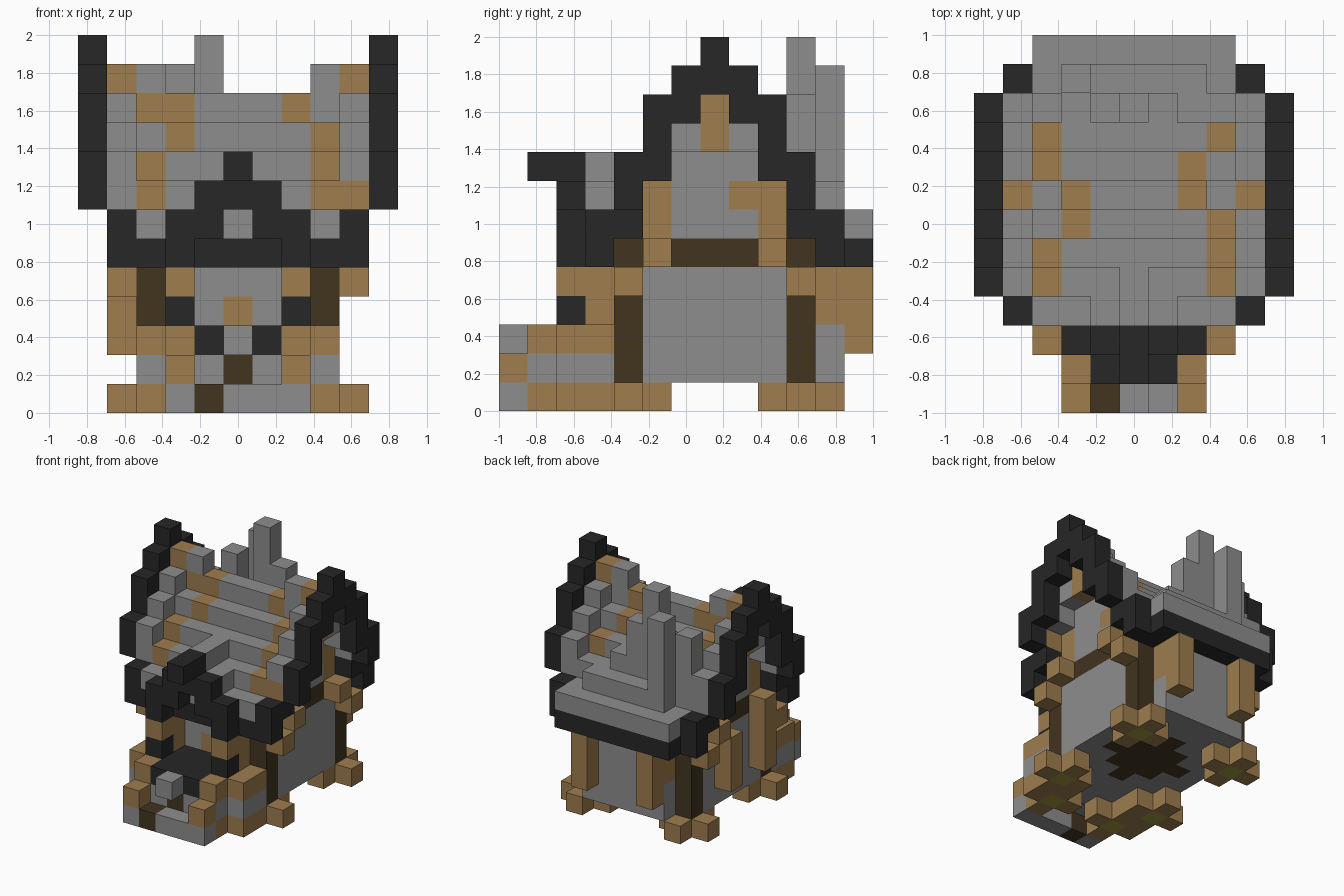
import bpy
import bmesh
from mathutils import Vector

default = bpy.data.objects.get("Cube")
if default:
    bpy.data.objects.remove(default, do_unlink=True)

S = 2 / 13                      # block size
cells = {}                      # (i, j, k) -> (part, colour)

COLOURS = {
    "stone_grey": (0.27, 0.27, 0.27),
    "charcoal": (0.02, 0.02, 0.02),
    "tan_wood": (0.342, 0.205, 0.077),
    "dark_wood": (0.054, 0.035, 0.0135),
    "olive": (0.36, 0.31, 0.05),
}
G, K, T, B, O = COLOURS


def material(name):
    m = bpy.data.materials.new(name)
    m.use_nodes = True
    rgba = (*COLOURS[name], 1)
    m.diffuse_color = rgba
    bsdf = next(n for n in m.node_tree.nodes if n.type == "BSDF_PRINCIPLED")
    bsdf.inputs["Base Color"].default_value = rgba
    bsdf.inputs["Roughness"].default_value = 1
    return m


MATS = {n: material(n) for n in COLOURS}


def span(v):
    return range(v[0], v[1] + 1) if isinstance(v, tuple) else (v,)


def box(part, colour, i, j, k, mirror=False):
    """Fill an inclusive block range; mirror repeats it on the other side."""
    for a in span(i):
        for b in span(j):
            for c in span(k):
                cells[a, b, c] = (part, colour)
                if mirror:
                    cells[10 - a, b, c] = (part, colour)


# House body with dark corner posts and floor cross
box("house_walls", G, (2, 8), (4, 10), (1, 5))
box("house_walls", G, (3, 7), 11, (1, 4))
box("floor_cross", B, (4, 6), (6, 8), 1)
box("floor_cross", B, 5, (5, 9), 1)
box("floor_cross", B, (3, 7), 7, 1)
for j in (4, 10):
    box("corner_posts", B, 8, j, (1, 4), True)

# Plus-shaped feet
for i, j in ((8, 4), (8, 10), (7, 2)):
    box("feet", T, (i - 1, i + 1), j, 0, True)
    box("feet", T, i, (j - 1, j + 1), 0, True)
for i, j in ((8, 4), (8, 10), (7, 2)):
    box("feet", O, i, j, 0, True)

# Front step and porch
box("front_step", G, (3, 7), 0, 0)
box("front_step", B, 4, 0, 0)
box("step_blocks", T, 7, 0, 1, True)
box("step_lamp", G, 5, 0, 2)
box("porch_base", G, (3, 7), 1, 1)
box("porch_base", G, (2, 8), (2, 3), 1)
box("porch_base", B, 5, 1, 1)
box("porch_deck", K, (4, 6), (1, 3), 2)
box("porch_rails", T, 7, (1, 3), 2, True)
box("porch_rails", T, 8, (2, 3), 2, True)
box("porch_posts", K, 7, 2, 3, True)
box("porch_posts", T, 7, 2, 4, True)
box("porch_posts", T, 7, 3, (3, 4), True)
box("door_panel", T, 5, 4, 3)

# Back posts and side buttresses
box("back_posts", T, 7, 11, (3, 4), True)
box("back_posts", T, 7, 12, (2, 4), True)
box("side_buttresses", T, 1, 5, (2, 4))
box("side_buttresses", T, 1, 8, (2, 4))

# Stepped main roof, symmetric about the ridge row
for step in range(5):
    for j in (3 + step, 11 - step):
        box("main_roof", G, (2, 8), j, (5, 6 + step))
box("main_roof", G, (2, 8), 12, 6)
box("eaves", K, (2, 8), 3, 5)
box("eaves", K, (2, 8), (11, 12), 5)
for j in (3, 11):
    box("eaves", K, 9, j, (5, 6), True)

# Recessed gable walls with timber frame and projecting beam ends
box("gable_frame", B, 8, (4, 10), 5, True)
for j in (5, 9):
    box("gable_frame", T, 8, j, (6, 7), True)
    box("beam_ends", T, 9, j, 5, True)
box("gable_frame", T, 8, 8, 7, True)
for j in (4, 10):
    box("beam_ends", T, 9, j, 4, True)
    box("eaves", K, 9, j, 6, True)

# Raised roof edge inside the barge boards
for j in (4, 5, 6):
    for jj in (j, 14 - j):
        box("roof_edge", G, 9, jj, (j + 3, j + 4), True)
box("roof_edge", T, 9, 4, 7)
box("roof_edge", T, 9, 7, (9, 11), True)
box("ridge_caps", G, 8, 7, 11, True)

# Charcoal barge boards
for j, k in ((4, (7, 8)), (5, (8, 10)), (6, (10, 11)), (7, (11, 12))):
    for jj in {j, 14 - j}:
        box("barge_boards", K, 10, jj, k, True)

# Wooden patches on the roof steps
for i, rows in ((2, (4, 5, 8, 9)), (3, (6, 7)), (7, (7, 8)), (8, (4, 5, 6, 9))):
    for j in rows:
        box("roof_patches", T, i, j, 10 - abs(j - 7))
box("roof_patches", T, 2, 7, 10)

# Porch gable
box("porch_gable", K, 7, 2, (5, 6), True)
box("porch_gable", K, 6, 2, (6, 7), True)
box("porch_gable", K, 5, 2, (7, 8))
box("porch_gable", K, 5, 1, 8)
box("porch_roof", G, (4, 6), 3, 7)
box("porch_roof", G, 5, (3, 4), 8)

# Stepped back dormer and chimney
box("back_dormer", G, (3, 7), 11, 7)
box("back_dormer", G, (3, 6), 10, (7, 8))
box("back_dormer", G, 5, 10, (9, 10))
box("chimney", G, 4, 10, (7, 12))
box("chimney", G, 3, 11, (7, 11))
box("roof_block", G, 2, 10, (8, 10))

# Turn each part into a mesh of its exposed faces
SIDES = [Vector(v) for v in ((1, 0, 0), (-1, 0, 0), (0, 1, 0),
                             (0, -1, 0), (0, 0, 1), (0, 0, -1))]


def build(part):
    colours = sorted({c for p, c in cells.values() if p == part})
    bm = bmesh.new()
    for cell, (p, colour) in cells.items():
        if p != part:
            continue
        centre = Vector(cell) + Vector((-5, -6, 0.5))
        for n in SIDES:
            if tuple(int(a + b) for a, b in zip(cell, n)) in cells:
                continue
            u = Vector((n.y, n.z, n.x))
            v = n.cross(u)
            corners = (-u - v, u - v, u + v, v - u)
            face = bm.faces.new([bm.verts.new((centre + (n + c) / 2) * S)
                                 for c in corners])
            face.material_index = colours.index(colour)
    bmesh.ops.remove_doubles(bm, verts=bm.verts, dist=0.001)
    mesh = bpy.data.meshes.new(part)
    bm.to_mesh(mesh)
    bm.free()
    for c in colours:
        mesh.materials.append(MATS[c])
    bpy.context.collection.objects.link(bpy.data.objects.new(part, mesh))


for part in sorted({p for p, c in cells.values()}):
    build(part)
